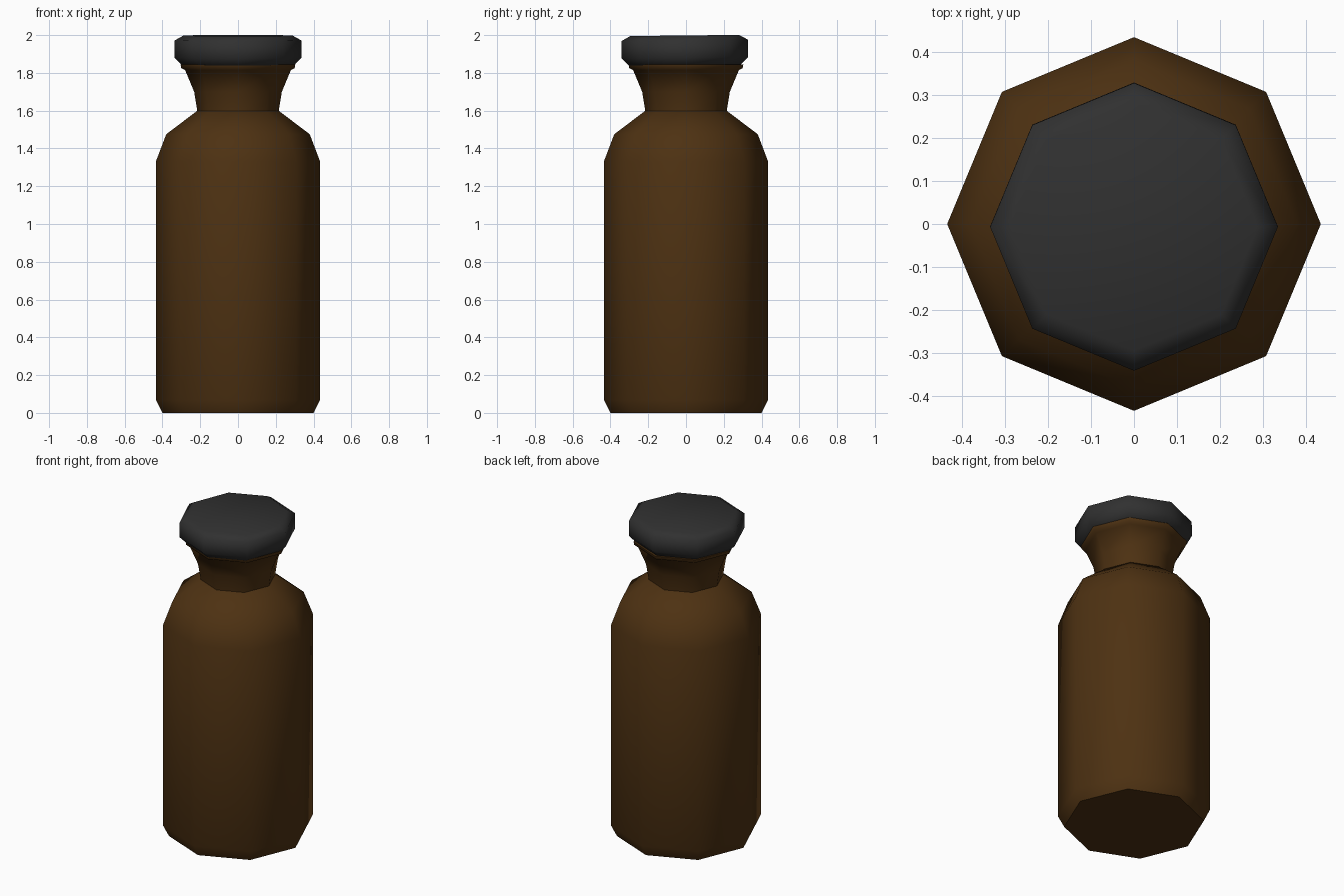
import bpy, bmesh, math

if "Cube" in bpy.data.objects:
    bpy.data.objects.remove(bpy.data.objects["Cube"])

def material(name, rgb):
    m = bpy.data.materials.new(name)
    m.diffuse_color = (*rgb, 1)
    m.use_nodes = True
    m.node_tree.nodes["Principled BSDF"].inputs["Base Color"].default_value = m.diffuse_color
    return m

def lathe(name, profile, mat, sides=8, angle=60):
    """Revolve (radius, z) points into a closed octagonal solid."""
    bm = bmesh.new()
    rings = [[bm.verts.new((r * math.cos(2 * math.pi * i / sides),
                            r * math.sin(2 * math.pi * i / sides), z))
              for i in range(sides)] for r, z in profile]
    for a, b in zip(rings, rings[1:]):
        for i in range(sides):
            j = (i + 1) % sides
            bm.faces.new((a[i], a[j], b[j], b[i]))
    bm.faces.new(rings[0][::-1])
    bm.faces.new(rings[-1])
    me = bpy.data.meshes.new(name)
    bm.to_mesh(me)
    bm.free()
    ob = bpy.data.objects.new(name, me)
    bpy.context.collection.objects.link(ob)
    me.materials.append(mat)
    bpy.ops.object.select_all(action='DESELECT')
    ob.select_set(True)
    bpy.context.view_layer.objects.active = ob
    bpy.ops.object.shade_smooth_by_angle(angle=math.radians(angle))
    return ob

brown = material("brown_glass", (0.075, 0.031, 0.006))
black = material("dark_grey_cap", (0.03, 0.03, 0.03))

# Bottle body with bevelled foot and sloping shoulder
lathe("bottle_body", [(0.40, 0), (0.435, 0.07), (0.435, 1.33),
                      (0.38, 1.475), (0.215, 1.60)], brown)
# Flared neck with a small lip
lathe("bottle_neck", [(0.215, 1.595), (0.232, 1.70), (0.28, 1.815),
                      (0.30, 1.825), (0.304, 1.845)], brown)
# Stopper cap, seated very slightly off centre and tilted
cap = lathe("cap", [(0.285, -0.08), (0.335, -0.03), (0.335, 0.062),
                    (0.288, 0.088)], black)
cap.location = (0, -0.006, 1.91)
cap.rotation_euler = (math.radians(0.6), 0, 0)
